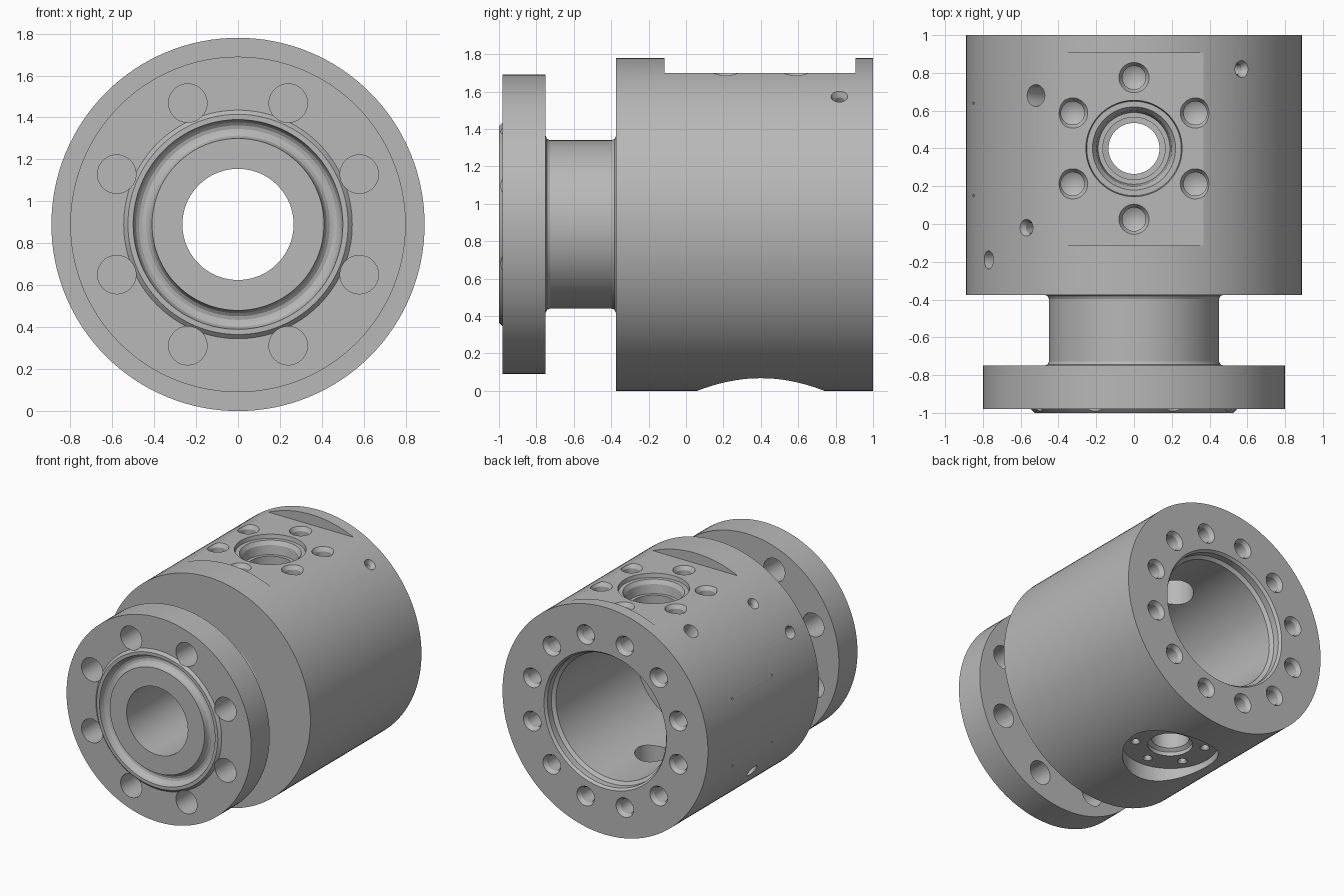
import bpy
import bmesh
from math import cos, sin, sqrt, pi
from mathutils import Matrix, Vector

if "Cube" in bpy.data.objects:
    bpy.data.objects.remove(bpy.data.objects["Cube"])

AXIS_Z = 0.89      # height of the main axis
BODY_R = 0.89
FLAT_Z = 1.70      # machined flat on top
SPOT_Z = 0.12      # floor of the recess underneath
PORT_Y = 0.40

steel = bpy.data.materials.new("steel_grey")
steel.use_nodes = True
grey = (0.48, 0.48, 0.48, 1)
steel.diffuse_color = grey
steel.node_tree.nodes["Principled BSDF"].inputs["Base Color"].default_value = grey


def lathe(bm, profile, place, segments, ring=False):
    """Revolve (radius, height) points about local z; ring closes the profile."""
    rows = []
    for r, h in profile:
        if r == 0:
            rows.append([bm.verts.new(place @ Vector((0, 0, h)))] * segments)
        else:
            rows.append([bm.verts.new(place @ Vector((r * cos(2 * pi * i / segments),
                                                      r * sin(2 * pi * i / segments), h)))
                         for i in range(segments)])
    pairs = list(zip(rows, rows[1:]))
    if ring:
        pairs.append((rows[-1], rows[0]))
    for a, b in pairs:
        for i in range(segments):
            j = (i + 1) % segments
            corners = list(dict.fromkeys((a[i], a[j], b[j], b[i])))
            bm.faces.new(corners)


def frame(point, direction):
    turn = Vector(direction).to_track_quat('Z', 'Y').to_matrix().to_4x4()
    return Matrix.Translation(point) @ turn


def drill(bm, point, direction, r, depth, mouth=None, bevel=0.03):
    """Pointed drill hole, with an optional countersunk mouth."""
    mouth = mouth or r
    profile = [(0, -depth - r * 0.6), (r, -depth), (r, -bevel),
               (mouth, 0), (mouth, 0.06), (0, 0.06)]
    lathe(bm, profile, frame(point, direction), 32)


def finish(bm, name):
    bmesh.ops.recalc_face_normals(bm, faces=bm.faces)
    mesh = bpy.data.meshes.new(name)
    bm.to_mesh(mesh)
    bm.free()
    mesh.materials.append(steel)
    obj = bpy.data.objects.new(name, mesh)
    bpy.context.collection.objects.link(obj)
    return obj


def cut(target, bm, name):
    cutter = finish(bm, name)
    cutter.hide_render = True
    mod = target.modifiers.new(name, 'BOOLEAN')
    mod.operation = 'DIFFERENCE'
    mod.solver = 'EXACT'
    mod.object = cutter
    bpy.context.view_layer.objects.active = target
    bpy.ops.object.modifier_apply(modifier=name)
    bpy.data.objects.remove(cutter)


def circle(count, radius, start):
    for i in range(count):
        a = start + 2 * pi * i / count
        yield radius * cos(a), radius * sin(a)


# Flanged housing: bore, sealing groove, flange, neck and body in one profile
groove = [(0.455 - 0.045 * cos(pi * t / 8), -1 + 0.055 * sin(pi * t / 8)) for t in range(9)]
profile = [(0.265, -0.08), (0.265, -1)] + groove + [
    (0.525, -1), (0.545, -0.98), (0.80, -0.98), (0.80, -0.75),
    (0.472, -0.75), (0.457, -0.743), (0.45, -0.728),
    (0.45, -0.397), (0.457, -0.382), (0.472, -0.375),
    (BODY_R, -0.375), (BODY_R, 1), (0.53, 1), (0.515, 0.98),
    (0.515, 0.93), (0.49, 0.91), (0.49, -0.08)]
bm = bmesh.new()
lathe(bm, profile, frame((0, 0, AXIS_Z), (0, 1, 0)), 128, ring=True)
housing = finish(bm, "flanged_housing")

# Top flat
bm = bmesh.new()
bmesh.ops.create_cube(bm, size=1, matrix=Matrix.Translation((0, 0.395, FLAT_Z + 0.2))
                      @ Matrix.Diagonal((1.2, 1.02, 0.4, 1)))
# Round recess underneath
lathe(bm, [(0, -0.2), (0.34, -0.2), (0.34, SPOT_Z), (0, SPOT_Z)],
      frame((0, PORT_Y, 0), (0, 0, 1)), 64)
# Flange bolt holes
for x, z in circle(8, 0.626, pi / 8):
    drill(bm, (x, -0.98, AXIS_Z + z), (0, -1, 0), 0.092, 0.27)
# Back face bolt holes
for x, z in circle(12, 0.655, pi / 12):
    drill(bm, (x, 1, AXIS_Z + z), (0, 1, 0), 0.058, 0.25, 0.076)
cut(housing, bm, "flat_and_bolt_cutter")

# Radial side holes: x, y, side of the axis, radius, mouth
bm = bmesh.new()
side_holes = [(0.57, 0.82, 1, 0.028, 0.045), (-0.52, 0.68, 1, 0.052, 0.058),
              (-0.57, -0.02, 1, 0.028, 0.045), (-0.77, -0.19, 1, 0.048, 0.048),
              (-0.755, 0.26, -1, 0.05, 0.05)]
side_holes += [(-0.85, y, s, 0.008, 0.008) for y in (0.15, 0.64) for s in (-1, 1)]
for x, y, side, r, mouth in side_holes:
    out = Vector((x, 0, side * sqrt(BODY_R ** 2 - x ** 2)))
    drill(bm, out + Vector((0, y, AXIS_Z)), out, r, 0.2, mouth)

# Top port with stepped seat, and its bolt holes
lathe(bm, [(0, -0.5), (0.165, -0.5), (0.165, -0.13), (0.19, -0.13), (0.20, -0.06),
           (0.22, -0.03), (0.25, -0.03), (0.255, 0), (0.255, 0.1), (0, 0.1)],
      frame((0, PORT_Y, FLAT_Z), (0, 0, 1)), 64)
for x, y in circle(6, 0.375, pi / 6):
    drill(bm, (x, PORT_Y + y, FLAT_Z), (0, 0, 1), 0.062, 0.16, 0.08)

# Bottom port and its small bolt holes
lathe(bm, [(0, -0.45), (0.135, -0.45), (0.135, -0.05), (0.16, -0.03), (0.16, 0.05), (0, 0.05)],
      frame((0, PORT_Y, SPOT_Z), (0, 0, -1)), 64)
for x, y in circle(6, 0.25, pi / 6):
    drill(bm, (x, PORT_Y + y, SPOT_Z), (0, 0, -1), 0.025, 0.1, 0.035, 0.015)
cut(housing, bm, "port_and_side_hole_cutter")

# Smooth round surfaces, crisp machined edges
bpy.ops.object.select_all(action='DESELECT')
housing.select_set(True)
bpy.context.view_layer.objects.active = housing
bpy.ops.object.shade_smooth_by_angle(angle=pi / 9)
